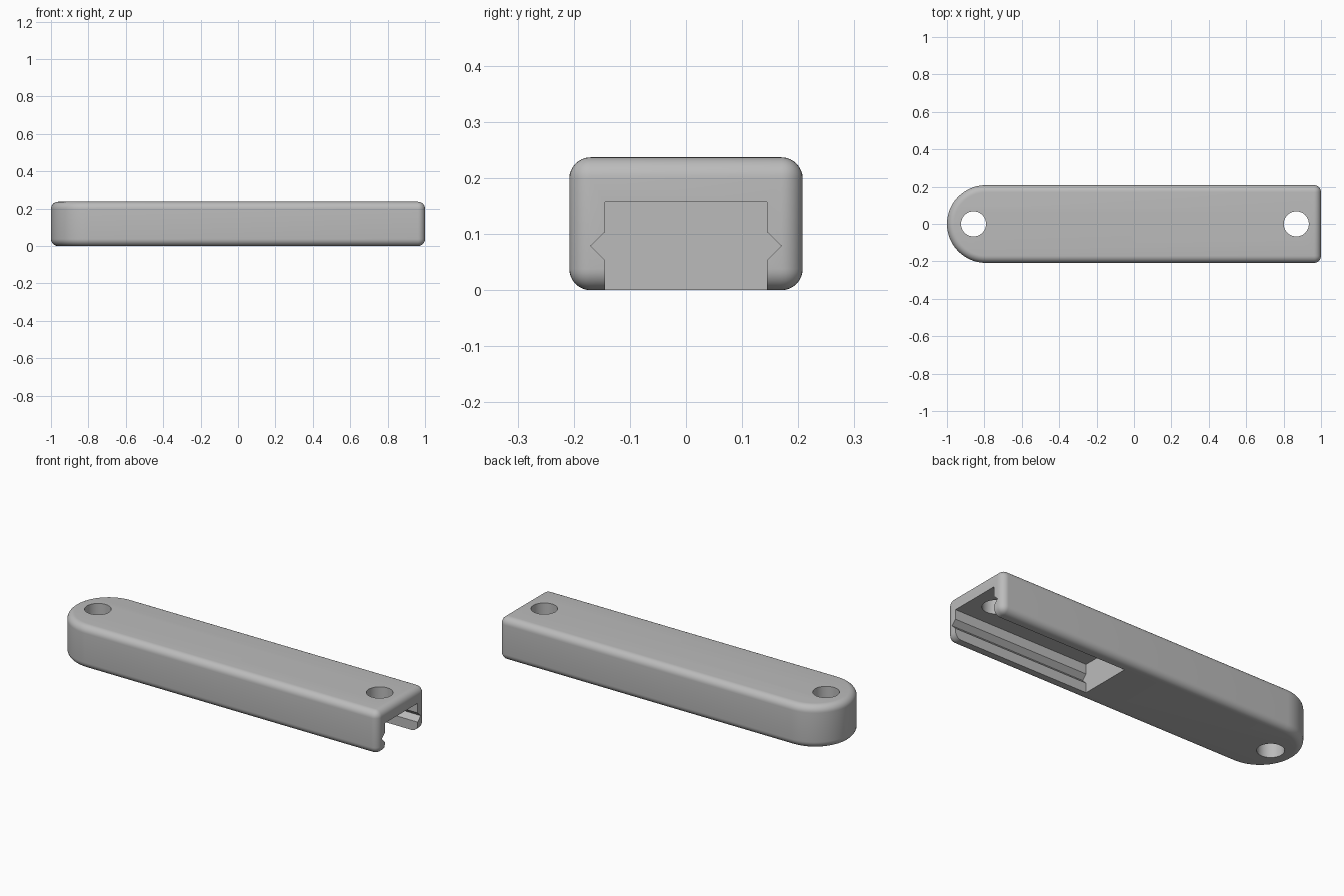
import bpy, bmesh
from math import sin, cos, pi
from mathutils import Vector

cube = bpy.data.objects.get("Cube")
if cube:
    bpy.data.objects.remove(cube, do_unlink=True)

HALF_WIDTH, HEIGHT, FILLET = 0.208, 0.237, 0.038
SLOT_START = 0.18

grey = bpy.data.materials.new("plain grey")
grey.use_nodes = True
colour = (0.5, 0.5, 0.5, 1)
grey.diffuse_color = colour
grey.node_tree.nodes["Principled BSDF"].inputs["Base Color"].default_value = colour


def prism(name, points, sweep):
    """Extrude a closed planar outline along a vector."""
    bm = bmesh.new()
    face = bm.faces.new([bm.verts.new(p) for p in points])
    top = bmesh.ops.extrude_face_region(bm, geom=[face])["geom"]
    bmesh.ops.translate(bm, vec=Vector(sweep),
                        verts=[g for g in top if isinstance(g, bmesh.types.BMVert)])
    bmesh.ops.recalc_face_normals(bm, faces=bm.faces)
    mesh = bpy.data.meshes.new(name)
    bm.to_mesh(mesh)
    bm.free()
    mesh.materials.append(grey)
    obj = bpy.data.objects.new(name, mesh)
    bpy.context.collection.objects.link(obj)
    return obj


def apply(obj, modifier):
    bpy.ops.object.select_all(action="DESELECT")
    obj.select_set(True)
    bpy.context.view_layer.objects.active = obj
    bpy.ops.object.modifier_apply(modifier=modifier.name)


def cut(obj, cutter):
    mod = obj.modifiers.new("cut", "BOOLEAN")
    mod.operation, mod.solver, mod.object = "DIFFERENCE", "EXACT", cutter
    apply(obj, mod)
    bpy.data.objects.remove(cutter, do_unlink=True)


def circle(x, radius, steps=48):
    return [(x + radius * cos(2 * pi * i / steps), radius * sin(2 * pi * i / steps), -0.1)
            for i in range(steps)]


# Bar with one round end and one square end, filleted all round
centre = HALF_WIDTH - 1
outline = [(1, -HALF_WIDTH, 0), (1, HALF_WIDTH, 0)]
outline += [(centre + HALF_WIDTH * cos(a), HALF_WIDTH * sin(a), 0)
            for a in (pi / 2 + pi * i / 32 for i in range(33))]
body = prism("bar_body", outline, (0, 0, HEIGHT))
bevel = body.modifiers.new("fillet", "BEVEL")
bevel.width, bevel.segments = FILLET, 8
bevel.limit_method, bevel.angle_limit = "ANGLE", 0.6
apply(body, bevel)

# Slot open at the square end, with a V groove in each side wall
half = [(0.144, -0.1), (0.144, 0.053), (0.17, 0.079), (0.144, 0.104), (0.144, 0.157)]
profile = half + [(-y, z) for y, z in reversed(half)]
cut(body, prism("slot_cutter", [(SLOT_START, y, z) for y, z in profile], (1, 0, 0)))

# Screw holes
for x in (-0.858, 0.868):
    cut(body, prism("hole_cutter", circle(x, 0.067), (0, 0, 0.5)))

bpy.ops.object.shade_smooth_by_angle(angle=0.5)
